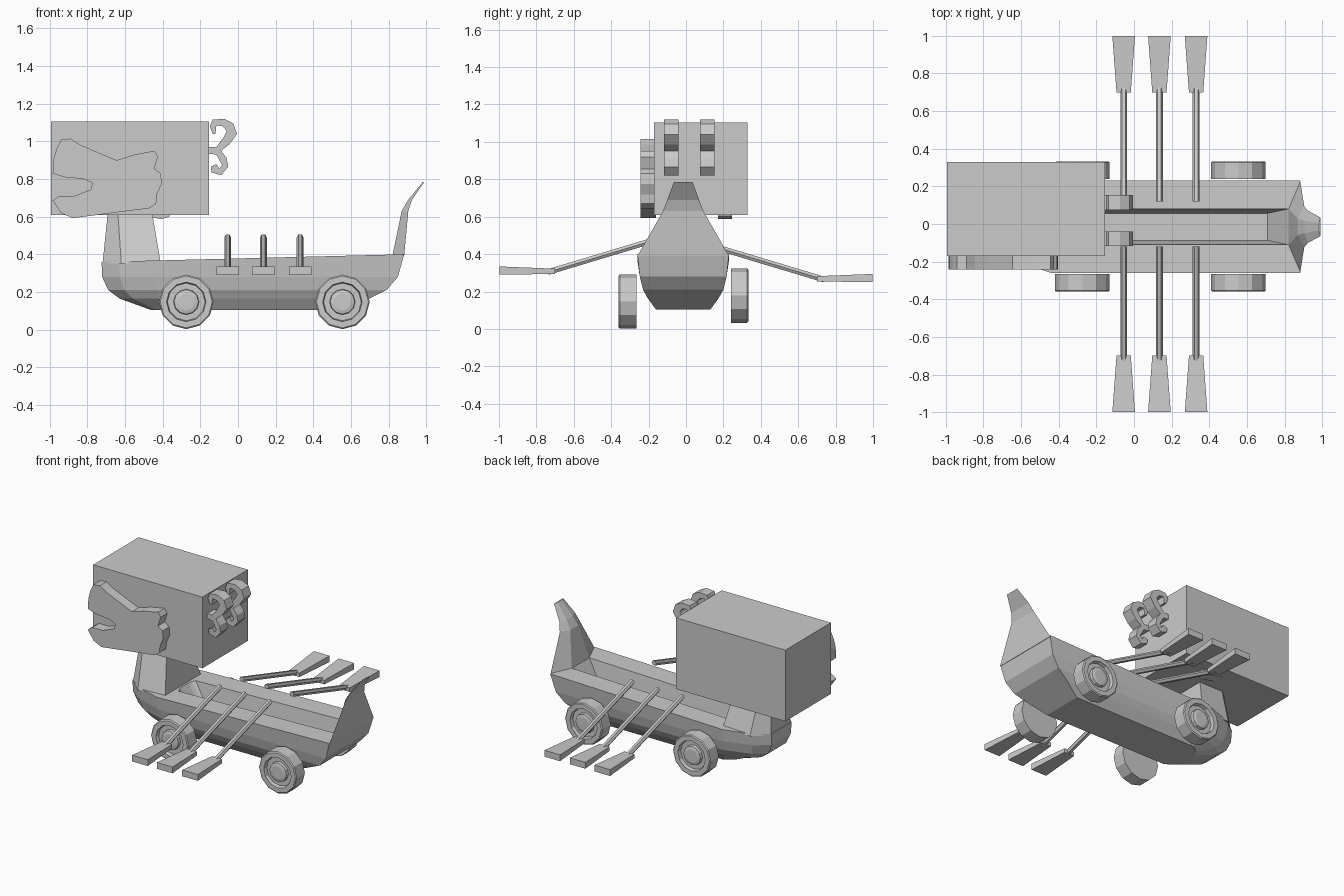
import bpy, bmesh, math

if "Cube" in bpy.data.objects:
    bpy.data.objects.remove(bpy.data.objects["Cube"])

CY = -0.015  # centre line of the boat


def loft(name, rings):
    """Skin a list of equally long point rings and cap both ends."""
    bm = bmesh.new()
    rows = [[bm.verts.new(p) for p in ring] for ring in rings]
    n = len(rows[0])
    for a, b in zip(rows, rows[1:]):
        for i in range(n):
            j = (i + 1) % n
            bm.faces.new((a[i], a[j], b[j], b[i]))
    bm.faces.new(rows[0])
    bm.faces.new(rows[-1])
    bmesh.ops.recalc_face_normals(bm, faces=bm.faces)
    mesh = bpy.data.meshes.new(name)
    bm.to_mesh(mesh)
    bm.free()
    obj = bpy.data.objects.new(name, mesh)
    bpy.context.collection.objects.link(obj)
    return obj


def plate(name, outline, y0, y1):
    """Extrude an xz outline along y."""
    return loft(name, [[(x, y, z) for x, z in outline] for y in (y0, y1)])


def deck(x):
    return 0.36 + (x + 0.72) * 0.025


def boat_ring(xf, xs, xb, hw, z=None):
    """Plan outline with a rounded bow (xf), shoulder (xs) and square stern (xb)."""
    half = [(xf, 0.45), ((xf * 2 + xs) / 3, 0.75), (xs, 1), (xb, 1)]
    pts = half + [(x, -f) for x, f in reversed(half)]
    return [(x, CY + hw * f, deck(x) if z is None else z) for x, f in pts]


# Hull: outside levels going up, then the deck rim and the well floor
loft("hull", [
    boat_ring(-0.46, -0.38, 0.58, 0.145, 0.103),
    boat_ring(-0.63, -0.42, 0.70, 0.19, 0.165),
    boat_ring(-0.69, -0.43, 0.79, 0.215, 0.21),
    boat_ring(-0.722, -0.44, 0.85, 0.232, 0.28),
    boat_ring(-0.725, -0.44, 0.883, 0.245),
    boat_ring(-0.40, -0.38, 0.82, 0.095),
    boat_ring(-0.30, -0.28, 0.71, 0.072, 0.22),
])

# Upswept tail at the stern, ridged towards the inside
loft("tail", [
    [(x1, CY - hw, z), (x1, CY + hw, z), (x0, CY + 0.4 * hw, z), (x0, CY - 0.4 * hw, z)]
    for z, x0, x1, hw in [(0.39, 0.82, 0.883, 0.245), (0.63, 0.87, 0.905, 0.108),
                          (0.69, 0.905, 0.925, 0.085), (0.785, 0.983, 0.99, 0.05)]
])

# Neck
loft("neck", [
    [(x, CY + s * w, z) for s, order in ((1, pts), (-1, pts[::-1])) for x, w in order]
    for z, pts in [(0.35, [(-0.72, 0.11), (-0.62, 0.2), (-0.41, 0.2)]),
                   (0.64, [(-0.69, 0.07), (-0.64, 0.11), (-0.46, 0.11)])]
])

# Box-shaped head
plate("head_box", [(-0.995, 0.61), (-0.155, 0.61), (-0.155, 1.105), (-0.995, 1.105)], -0.17, 0.33)

# Open-mouthed face plates, the far one mostly sunk in the box
face = [(-.94, 1.01), (-.89, 1.015), (-.845, .985), (-.765, .95), (-.645, .90), (-.55, .93),
        (-.445, .95), (-.425, .92), (-.445, .855), (-.41, .83), (-.405, .775), (-.43, .72),
        (-.435, .67), (-.47, .645), (-.88, .592), (-.94, .62), (-.985, .685), (-.95, .71),
        (-.87, .71), (-.78, .745), (-.775, .78), (-.82, .80), (-.925, .81), (-.985, .83),
        (-.98, .905), (-.965, .96)]
plate("face_plate_front", face, -0.243, -0.16)
c, s = math.cos(math.radians(-18)), math.sin(math.radians(-18))
turned = [(-0.53 + (x + .65) * c - (z - .8) * s, 0.79 + (x + .65) * s + (z - .8) * c)
          for x, z in face]
plate("face_plate_back", turned, 0.17, 0.245)

# Curled horns at the back of the head
horn = [(-.135, 1.04), (-.15, 1.08), (-.135, 1.115), (-.075, 1.12), (-.025, 1.095), (-.005, 1.04),
        (-.045, .985), (-.09, .95), (-.06, .91), (-.052, .865), (-.09, .82), (-.14, .835),
        (-.145, .865), (-.115, .88), (-.10, .855), (-.085, .875), (-.115, .93), (-.16, .935),
        (-.16, .97), (-.115, .97), (-.075, 1.025), (-.06, 1.055), (-.08, 1.08), (-.115, 1.085),
        (-.12, 1.04)]
for i, y in enumerate((-0.117, 0.075)):
    plate(f"horn_{i + 1}", horn, y, y + 0.078)

# Wheels with a recessed ring and raised hub
for side, label, z, inner, outer in ((-1, "front", 0.147, 0.265, 0.36), (1, "back", 0.178, 0.24, 0.333)):
    for i, x in enumerate((-0.275, 0.555)):
        profile = [(.145, inner), (.145, outer - .006), (.138, outer), (.105, outer),
                   (.10, outer - .025), (.068, outer - .025), (.065, outer - .005), (.045, outer)]
        loft(f"{label}_wheel_{i + 1}", [
            [(x + r * math.cos(k * math.pi / 6), side * y, z + r * math.sin(k * math.pi / 6))
             for k in range(12)] for r, y in profile])

# Oars: hexagonal shaft and flared blade
for side, label, dz in ((-1, "front", 0.0), (1, "back", -0.04)):
    for i, x in enumerate((-0.055, 0.135, 0.33)):
        shaft = [[(x + .018 * math.cos(k * math.pi / 3), side * y, z + dz + .018 * math.sin(k * math.pi / 3))
                  for k in range(6)] for y, z in ((0.12, 0.49), (0.735, 0.305))]
        loft(f"{label}_oar_shaft_{i + 1}", shaft)
        blade = [[(x + a * w, side * y, z + dz + b * t) for a, b in ((-1, -1), (1, -1), (1, 1), (-1, 1))]
                 for y, z, w, t in ((0.70, 0.308, 0.038, 0.014), (0.998, 0.312, 0.06, 0.022))]
        loft(f"{label}_oar_blade_{i + 1}", blade)
